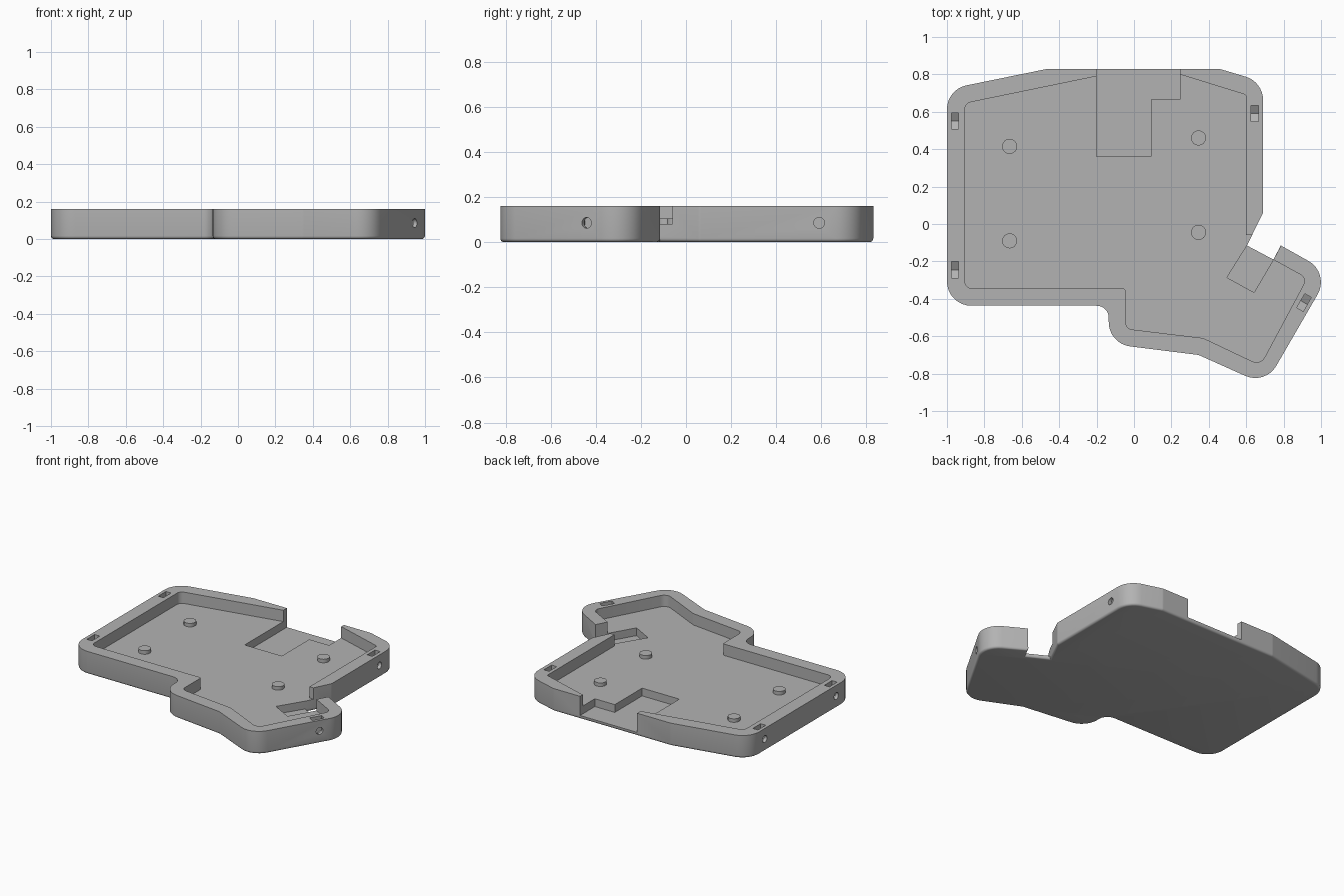
import bpy, bmesh, math
from mathutils import Vector, Matrix

if "Cube" in bpy.data.objects:
    bpy.data.objects.remove(bpy.data.objects["Cube"], do_unlink=True)

HEIGHT, FLOOR, RECESS = 0.16, 0.08, 0.025

grey = bpy.data.materials.new("plain grey")
grey.use_nodes = True
colour = (0.45, 0.45, 0.45, 1)
grey.diffuse_color = colour
grey.node_tree.nodes["Principled BSDF"].inputs["Base Color"].default_value = colour


def rounded(corners, steps=8):
    """Replace each (x, y, radius) corner by a tangent arc."""
    path = []
    for i, (x, y, r) in enumerate(corners):
        p = Vector((x, y))
        if r == 0:
            path.append(p)
            continue
        a = (Vector(corners[i - 1][:2]) - p).normalized()
        b = (Vector(corners[(i + 1) % len(corners)][:2]) - p).normalized()
        half = a.angle(b) / 2
        centre = p + (a + b).normalized() * r / math.sin(half)
        start = p + a * r / math.tan(half) - centre
        end = p + b * r / math.tan(half) - centre
        turn = end.angle_signed(start)
        for k in range(steps + 1):
            path.append(centre + Matrix.Rotation(turn * k / steps, 2) @ start)
    return path


def make_object(name, bm):
    bmesh.ops.recalc_face_normals(bm, faces=bm.faces[:])
    mesh = bpy.data.meshes.new(name)
    bm.to_mesh(mesh)
    bm.free()
    mesh.materials.append(grey)
    obj = bpy.data.objects.new(name, mesh)
    bpy.context.collection.objects.link(obj)
    return obj


def prism(name, path, low, high, bottom_round=0):
    bm = bmesh.new()
    base = bm.faces.new([bm.verts.new((p[0], p[1], low)) for p in path])
    rim = base.edges[:]
    new = bmesh.ops.extrude_face_region(bm, geom=[base], use_keep_orig=True)["geom"]
    bmesh.ops.translate(bm, vec=(0, 0, high - low),
                        verts=[v for v in new if isinstance(v, bmesh.types.BMVert)])
    bmesh.ops.recalc_face_normals(bm, faces=bm.faces[:])
    if bottom_round:
        bmesh.ops.bevel(bm, geom=rim, offset=bottom_round, segments=4,
                        profile=0.5, affect='EDGES')
    return make_object(name, bm)


def cut(target, cutter):
    cutter.hide_render = True
    mod = target.modifiers.new("cut", 'BOOLEAN')
    mod.operation, mod.solver, mod.object = 'DIFFERENCE', 'EXACT', cutter
    bpy.context.view_layer.objects.active = target
    bpy.ops.object.modifier_apply(modifier=mod.name)
    bpy.data.objects.remove(cutter, do_unlink=True)


def smooth(obj):
    bpy.ops.object.select_all(action='DESELECT')
    obj.select_set(True)
    bpy.context.view_layer.objects.active = obj
    bpy.ops.object.shade_smooth_by_angle(angle=math.radians(28))


# Outer body with rounded bottom edge
outline = [(-1, -0.437, 0.13), (-0.135, -0.437, 0.065), (-0.135, -0.64, 0.13),
           (0.345, -0.70, 0.06), (0.702, -0.86, 0.13), (1.048, -0.262, 0.13),
           (0.785, -0.115, 0), (0.745, -0.19, 0), (0.604, -0.115, 0),
           (0.69, 0.06, 0.03), (0.69, 0.76, 0.13), (0.455, 0.83, 0.04),
           (-0.46, 0.83, 0.06), (-1, 0.72, 0.13)]
tray = prism("case_tray", rounded(outline), 0, HEIGHT, 0.016)

# Main cavity
cavity = [(-0.905, -0.345, 0.04), (-0.045, -0.345, 0.015), (-0.045, -0.56, 0.04),
          (0.37, -0.61, 0.03), (0.676, -0.755, 0.05), (0.925, -0.29, 0.04),
          (0.72, -0.177, 0), (0.66, -0.06, 0), (0.60, -0.06, 0),
          (0.60, 0.69, 0.015), (0.245, 0.80, 0), (-0.20, 0.79, 0), (-0.905, 0.645, 0.04)]
cut(tray, prism("cavity_cutter", rounded(cavity), FLOOR, 0.3))

# Back recess and side recess, both open to the outside
back = [(-0.20, 0.36), (0.09, 0.36), (0.09, 0.665), (0.245, 0.665), (0.245, 0.95), (-0.20, 0.95)]
cut(tray, prism("back_recess_cutter", back, RECESS, 0.3))
side = [(0.497, -0.286), (0.642, -0.366), (0.7455, -0.19), (0.80, -0.09), (0.66, -0.01), (0.604, -0.115)]
cut(tray, prism("side_recess_cutter", side, RECESS, 0.3))


def along_x(name, sides, radius, length, place, turn, tall=0):
    """Bar running along its local x, optionally stretched upward."""
    bm = bmesh.new()
    bmesh.ops.create_cone(bm, cap_ends=True, segments=sides, radius1=radius,
                          radius2=radius, depth=length)
    # one corner points straight down
    low = min(bm.verts, key=lambda v: v.co.y).co
    angle = -math.pi / 2 - math.atan2(low.y, low.x)
    bmesh.ops.rotate(bm, verts=bm.verts[:], matrix=Matrix.Rotation(angle, 3, 'Z'))
    bmesh.ops.transform(bm, verts=bm.verts[:],
                        matrix=Matrix(((0, 0, 1, 0), (1, 0, 0, 0), (0, 1, 0, 0), (0, 0, 0, 1))))
    for v in bm.verts:
        if tall and v.co.z > 0:
            if abs(v.co.y) > radius / 2:
                v.co.z += tall
            else:
                v.co.z = radius + tall
    bmesh.ops.transform(bm, verts=bm.verts[:],
                        matrix=Matrix.Translation(place) @ Matrix.Rotation(turn, 4, 'Z'))
    return make_object(name, bm)


# Nut slots in the rim, each met by a screw hole from outside
for x, y, degrees in [(-0.957, 0.55, 180), (-0.957, -0.245, 180),
                      (0.645, 0.59, 0), (0.909, -0.42, -30)]:
    turn = math.radians(degrees)
    centre = Vector((x, y, 0.085))
    cut(tray, along_x("nut_slot_cutter", 6, 0.05, 0.04, centre, turn, 0.12))
    outward = Vector((math.cos(turn), math.sin(turn), 0))
    cut(tray, along_x("screw_hole_cutter", 24, 0.024, 0.1, centre + outward * 0.05, turn))
smooth(tray)

# Round standoffs on the floor
for i, (x, y) in enumerate([(-0.665, 0.415), (0.345, 0.46), (-0.665, -0.09), (0.345, -0.045)]):
    ring = [(x + 0.04 * math.cos(a * math.pi / 16), y + 0.04 * math.sin(a * math.pi / 16))
            for a in range(32)]
    smooth(prism(f"standoff_{i + 1}", ring, FLOOR - 0.02, FLOOR + 0.025))
